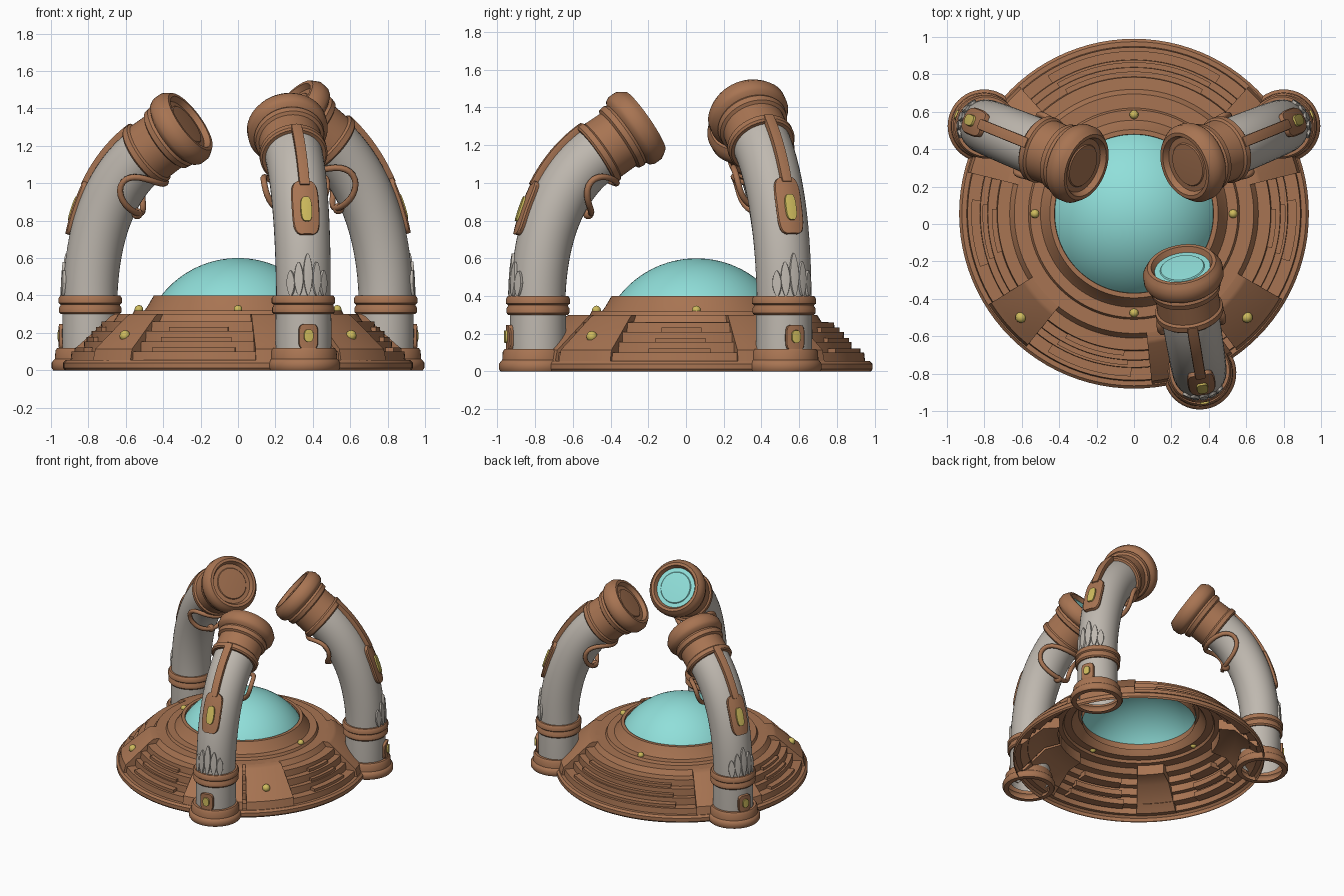
import bpy, bmesh, math
from mathutils import Matrix, Vector

if "Cube" in bpy.data.objects:
    bpy.data.objects.remove(bpy.data.objects["Cube"])


def material(name, rgb):
    m = bpy.data.materials.new(name)
    m.diffuse_color = (*rgb, 1)
    m.use_nodes = True
    m.node_tree.nodes["Principled BSDF"].inputs["Base Color"].default_value = m.diffuse_color
    return m


BROWN = material("copper_brown", (0.39, 0.175, 0.085))
GREY = material("warm_grey", (0.52, 0.48, 0.43))
TEAL = material("pale_teal", (0.28, 0.74, 0.70))
GOLD = material("gold", (0.62, 0.50, 0.11))
CENTRE = Matrix.Translation((0, 0.055, 0))


def finish(name, bm, mat, matrix, angle=35):
    bmesh.ops.remove_doubles(bm, verts=bm.verts, dist=1e-5)
    bmesh.ops.recalc_face_normals(bm, faces=bm.faces)
    me = bpy.data.meshes.new(name)
    bm.to_mesh(me)
    bm.free()
    me.materials.append(mat)
    me.shade_smooth()
    me.set_sharp_from_angle(angle=math.radians(angle))
    ob = bpy.data.objects.new(name, me)
    ob.matrix_world = matrix
    bpy.context.collection.objects.link(ob)
    return ob


def skin(bm, rows, wrap=False):
    """Join rows of points into a quad surface."""
    vs = [[bm.verts.new(p) for p in row] for row in rows]
    for a, b in zip(vs, vs[1:]):
        n = len(a)
        for i in range(n if wrap else n - 1):
            j = (i + 1) % n
            bm.faces.new((a[i], a[j], b[j], b[i]))
    return vs


def lathe(name, profile, mat, matrix, segs=48):
    bm = bmesh.new()
    skin(bm, [[(r * math.cos(2 * math.pi * k / segs), r * math.sin(2 * math.pi * k / segs), z)
               for k in range(segs)] for r, z in profile], True)
    return finish(name, bm, mat, matrix)


def sector(name, profile, a0, a1, mat):
    """Closed profile swept over part of a turn, in degrees."""
    bm = bmesh.new()
    n = max(2, int((a1 - a0) / 3))
    angs = [math.radians(a0 + (a1 - a0) * k / n) for k in range(n + 1)]
    vs = skin(bm, [[(r * math.cos(a), r * math.sin(a), z) for r, z in profile] for a in angs], True)
    bm.faces.new(vs[0])
    bm.faces.new(vs[-1])
    return finish(name, bm, mat, CENTRE)


def gem(name, loc, size, matrix):
    bm = bmesh.new()
    bmesh.ops.create_icosphere(bm, subdivisions=2, radius=size)
    return finish(name, bm, GOLD, matrix @ Matrix.Translation(loc))


def plate(name, surf, uc, hu, hw, th, mat, matrix, power=4, phi=0.0, r=0.15):
    """Raised rounded plate that hugs a tube surface."""
    bm = bmesh.new()
    rows = []
    n = 16
    for k in range(n + 1):
        s = -math.cos(math.pi * k / n)
        w = hw * max(0.02, 1 - abs(s) ** power) ** (1 / power) / r
        u = uc + hu * s
        across = [-1, -0.97, -0.85, -0.4, 0, 0.4, 0.85, 0.97, 1]
        lift = [-0.01, th * 0.7, th, th, th, th, th, th * 0.7, -0.01]
        if k in (0, n):
            lift = [-0.01] * 9
        rows.append([surf(u, phi + w * q, o) for q, o in zip(across, lift)])
    skin(bm, rows)
    return finish(name, bm, mat, matrix)


# Stepped round base, open underneath
lathe("stepped_base", [(.925, 0), (.935, .012), (.935, .04), (.92, .055), (.895, .055), (.89, .10),
      (.825, .10), (.822, .155), (.785, .155), (.782, .21), (.735, .21), (.73, .26), (.665, .262),
      (.64, .30), (.565, .30), (.555, .32), (.50, .32), (.485, .34), (.45, .40), (.425, .40),
      (.42, .33)], BROWN, CENTRE, 96)
lathe("glass_dome", [(.52 * math.sin(a), .08 + .52 * math.cos(a))
      for a in [0.97 * k / 16 for k in range(17)]], TEAL, CENTRE, 64)

# Sloped blocks between the stairs
RAMP = [(.915, .05), (.90, .115), (.87, .14), (.70, .29), (.68, .30), (.60, .30), (.60, .22), (.72, .20), (.88, .05)]
for i, (a0, a1) in enumerate([(-148, -129), (-84, -55), (-53, -30), (14, 48), (132, 166)]):
    sector(f"base_ramp_{i}", RAMP, a0, a1, BROWN)

# Raised inner treads in the stair panels
for i, (a0, a1) in enumerate([(-122, -91), (-198 + 13, -161), (-17, 5), (58, 122)]):
    for j, (r0, r1, z) in enumerate([(.80, .87, .10), (.76, .81, .155), (.68, .76, .21)]):
        sector(f"tread_{i}_{j}", [(r0, z - .02), (r1, z - .02), (r1, z + .022), (r0, z + .022)],
               a0 + 1.5 * j, a1 - 1.5 * j, BROWN)

# Gems on the base
for i, (a, r, z) in enumerate([(0, .53, .325), (90, .53, .325), (180, .53, .325), (270, .53, .325),
                               (-137.5, .82, .185), (-42.5, .82, .185)]):
    a = math.radians(a)
    gem(f"base_gem_{i}", (r * math.cos(a), r * math.sin(a), z), .024 if r < .6 else .03, CENTRE)


def build_arm(tag, x, y, heading, lift, lens):
    M = Matrix.Translation((x, y, 0)) @ Matrix.Rotation(math.radians(heading), 4, 'Z')
    P = [Vector(p) for p in ((0, 0, .35), (0, 0, .72), (.11, 0, 1.01 + lift * .4), (.33, 0, 1.16 + lift))]

    def frame(t):
        s = 1 - t
        p = P[0] * s**3 + P[1] * 3 * s * s * t + P[2] * 3 * s * t * t + P[3] * t**3
        d = ((P[1] - P[0]) * s * s + (P[2] - P[1]) * 2 * s * t + (P[3] - P[2]) * t * t).normalized()
        return p, d, Vector((-d.z, 0, d.x))

    def tube(t, phi, off):
        p, d, n = frame(t)
        return p + (.145 + .01 * t + off) * (n * math.cos(phi) + Vector((0, 1, 0)) * math.sin(phi))

    def column(z, phi, off):
        return Vector((-(.15 + off) * math.cos(phi), (.15 + off) * math.sin(phi), z))

    # Foot, column and ankle rings
    lathe(tag + "_foot", [(.15, .0), (.187, 0), (.195, .012), (.195, .04), (.185, .055), (.178, .06),
          (.175, .105), (.165, .12), (.145, .12)], BROWN, M @ Matrix.Translation((-.012, 0, 0)))
    lathe(tag + "_column", [(.148, .06), (.15, .2), (.148, .32)], GREY, M)
    lathe(tag + "_ankle_rings", [(.14, .30), (.158, .30), (.167, .31), (.167, .335), (.16, .345),
          (.16, .352), (.17, .36), (.17, .385), (.16, .40), (.14, .40)], BROWN, M)
    plate(tag + "_foot_plate", column, .18, .068, .052, .02, BROWN, M)
    plate(tag + "_foot_gem", column, .185, .034, .024, .03, GOLD, M, 2.5)

    # Curved arm
    bm = bmesh.new()
    skin(bm, [[tube(k / 28, 2 * math.pi * j / 40, 0) for j in range(40)] for k in range(29)], True)
    finish(tag + "_arm", bm, GREY, M)

    # Leaf relief above the ankle
    for i, (phi, h) in enumerate([(-.62, .06), (-.32, .08), (0, .1), (.32, .08), (.62, .06)]):
        plate(f"{tag}_leaf_{i}", tube, .04 + h, h, .026, .014, GREY, M, 1.6, phi)

    # Outer strap, plaque and gem
    plate(tag + "_strap", tube, .8, .21, .026, .032, BROWN, M, 12)
    plate(tag + "_plaque", tube, .475, .145, .072, .024, BROWN, M, 4)
    plate(tag + "_plaque_gem", tube, .46, .065, .028, .034, GOLD, M, 3)

    # Cable loop under the arm
    cu = bpy.data.curves.new(tag + "_cable_loop", 'CURVE')
    cu.dimensions = '3D'
    cu.bevel_depth = .017
    cu.bevel_resolution = 2
    sp = cu.splines.new('POLY')
    sp.points.add(35)
    for k, pt in enumerate(sp.points):
        a = 2 * math.pi * k / 36
        pt.co = (*tube(.79 + .18 * math.cos(a), math.pi + 1.2 * math.sin(a), .03), 1)
    sp.use_cyclic_u = True
    cu.materials.append(BROWN)
    ob = bpy.data.objects.new(tag + "_cable_loop", cu)
    ob.matrix_world = M
    bpy.context.collection.objects.link(ob)
    bm = bmesh.new()
    bmesh.ops.create_uvsphere(bm, u_segments=12, v_segments=8, radius=.03)
    finish(tag + "_cable_knob", bm, BROWN, M @ Matrix.Translation(tube(.6, math.pi, .02)))

    # Lamp head
    p, d, n = frame(1)
    b = d.cross(n)
    H = M @ Matrix(((n.x, b.x, d.x, p.x), (n.y, b.y, d.y, p.y), (n.z, b.z, d.z, p.z), (0, 0, 0, 1)))
    lathe(tag + "_head", [(.14, -.03), (.172, -.03), (.182, -.02), (.182, .01), (.17, .02), (.168, .12),
          (.185, .13), (.19, .16), (.182, .175), (.205, .19), (.215, .21), (.215, .255), (.20, .28),
          (.185, .30), (.165, .30), (.15, .27)], BROWN, H)
    lathe(tag + "_lens", [(.158, .27), (.12, .272), (.115, .278), (0, .284)], TEAL if lens else BROWN, H)


build_arm("left", -.79, .52, -22, 0, False)
build_arm("right", .79, .52, 202, .055, False)
build_arm("front", .35, -.785, 99.5, 0, True)
